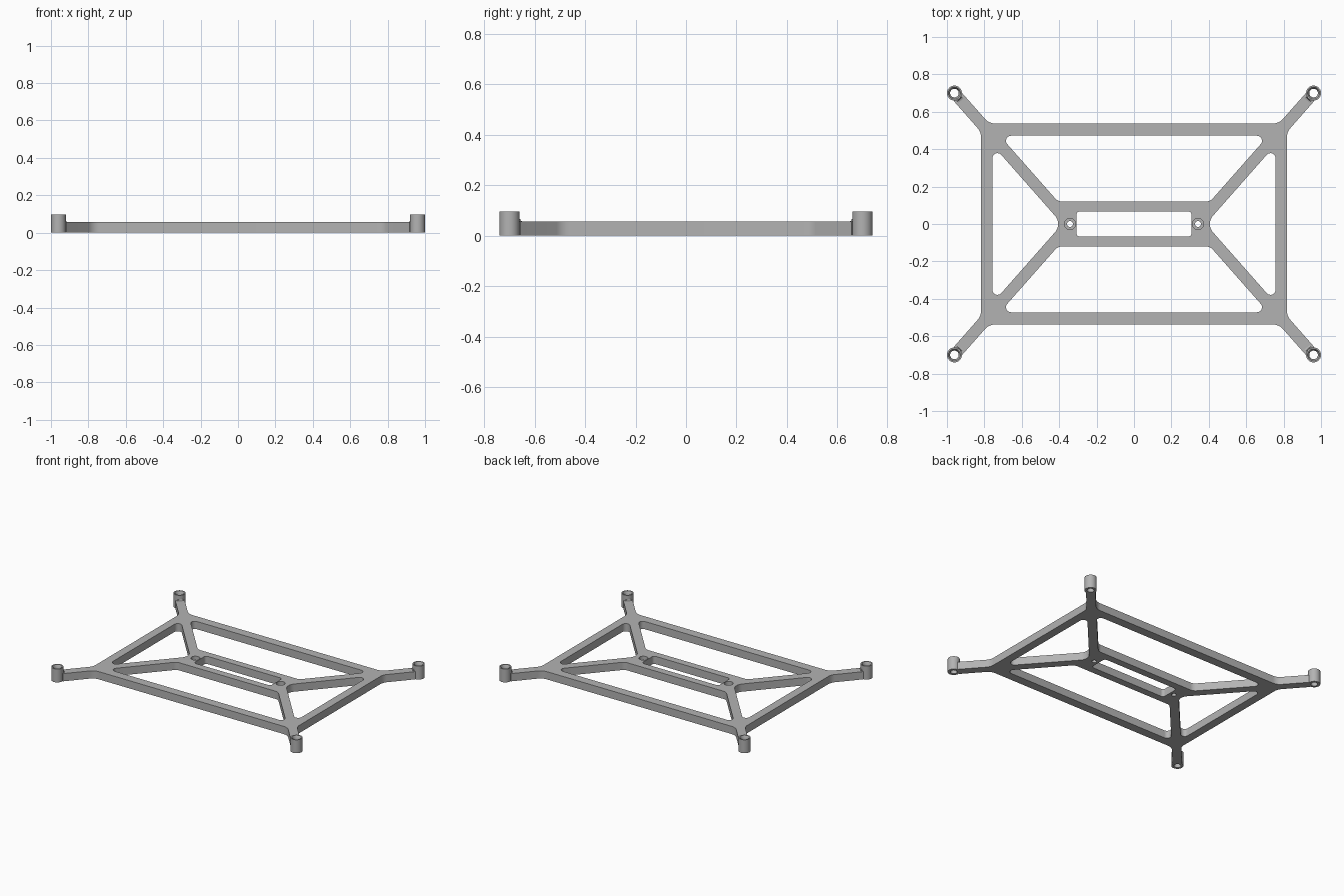
import bpy, bmesh, math
from mathutils import Vector, Matrix

cube = bpy.data.objects.get("Cube")
if cube:
    bpy.data.objects.remove(cube)

grey = bpy.data.materials.new("plain grey")
grey.use_nodes = True
colour = (0.45, 0.45, 0.45, 1)
grey.diffuse_color = colour
grey.node_tree.nodes["Principled BSDF"].inputs["Base Color"].default_value = colour

THICK, BOSS_H = 0.056, 0.097
BOSS = Vector((0.96, 0.70))        # corner boss centre
SCREW_X = 0.342                    # centre screw hole
HALF_W = 0.031                     # half width of the diagonal bars
OUT_X, OUT_Y = 0.818, 0.537        # outer frame
IN_X, IN_Y = 0.757, 0.472          # inner edges of the frame
MID_Y = 0.12                       # outer edge of the middle bars
QUADRANTS = [(1, 1), (-1, 1), (-1, -1), (1, -1)]

axis = (BOSS - Vector((SCREW_X, 0))).normalized()
side = Vector((axis.y, -axis.x))
slope = axis.y / axis.x
lift = HALF_W / axis.x


def diag_x(y, s):
    """x on the upper (s=1) or lower (s=-1) edge of a diagonal bar"""
    return SCREW_X + (y - s * lift) / slope


def diag_y(x, s):
    return (x - SCREW_X) * slope + s * lift


def rounded(corners, steps=8):
    """Polygon of (x, y, radius) corners with filleted vertices"""
    out = []
    for i, (x, y, r) in enumerate(corners):
        p = Vector((x, y))
        if r == 0:
            out.append(p)
            continue
        a = (Vector(corners[i - 1][:2]) - p).normalized()
        b = (Vector(corners[(i + 1) % len(corners)][:2]) - p).normalized()
        half = a.angle(b) / 2
        centre = p + (a + b).normalized() * r / math.sin(half)
        start = p + a * r / math.tan(half) - centre
        turn = start.angle_signed(p + b * r / math.tan(half) - centre)
        for k in range(steps + 1):
            out.append(centre + Matrix.Rotation(-turn * k / steps, 2) @ start)
    return out


def circle(x, y, r, n=32):
    return [Vector((x + r * math.cos(t * math.tau / n),
                    y + r * math.sin(t * math.tau / n))) for t in range(n)]


def finish(name, bm):
    bmesh.ops.remove_doubles(bm, verts=bm.verts, dist=0.00005)
    bmesh.ops.recalc_face_normals(bm, faces=bm.faces)
    mesh = bpy.data.meshes.new(name)
    bm.to_mesh(mesh)
    bm.free()
    mesh.materials.clear()
    mesh.materials.append(grey)
    obj = bpy.data.objects.new(name, mesh)
    bpy.context.collection.objects.link(obj)
    bpy.ops.object.select_all(action='DESELECT')
    obj.select_set(True)
    bpy.context.view_layer.objects.active = obj
    bpy.ops.object.shade_smooth_by_angle(angle=math.radians(30))
    return obj


def plate(name, loops, height):
    """Flat plate; the first loop is the outline, the rest are openings"""
    curve = bpy.data.curves.new(name + "_outline", 'CURVE')
    curve.dimensions = '2D'
    curve.fill_mode = 'BOTH'
    curve.extrude = height / 2
    for loop in loops:
        spline = curve.splines.new('POLY')
        spline.points.add(len(loop) - 1)
        for pt, v in zip(spline.points, loop):
            pt.co = (v.x, v.y, 0, 1)
        spline.use_cyclic_u = True
    temp = bpy.data.objects.new(name + "_outline", curve)
    bpy.context.collection.objects.link(temp)
    bpy.context.view_layer.update()
    mesh = temp.evaluated_get(bpy.context.evaluated_depsgraph_get()).to_mesh()
    bm = bmesh.new()
    bm.from_mesh(mesh)
    bpy.data.objects.remove(temp)
    bmesh.ops.translate(bm, verts=bm.verts, vec=(0, 0, height / 2))
    return finish(name, bm)


def lathe(name, profile, x, y, n=40):
    """Closed (radius, z) profile turned about a vertical axis"""
    bm = bmesh.new()
    rings = [[bm.verts.new((x + r * math.cos(t * math.tau / n),
                            y + r * math.sin(t * math.tau / n), z))
              for t in range(n)] for r, z in profile]
    for i, ring in enumerate(rings):
        prev = rings[i - 1]
        for t in range(n):
            u = (t + 1) % n
            bm.faces.new((prev[t], prev[u], ring[u], ring[t]))
    return finish(name, bm)


# Frame outline with the four corner arms
arm_end = BOSS - axis * 0.03
low, high = arm_end + side * HALF_W, arm_end - side * HALF_W
corner = [(OUT_X, diag_y(OUT_X, -1), 0.075), (low.x, low.y, 0),
          (high.x, high.y, 0), (diag_x(OUT_Y, 1), OUT_Y, 0.075)]
outline = []
for sx, sy in QUADRANTS:
    pts = [(sx * x, sy * y, r) for x, y, r in corner]
    outline += pts if sx * sy > 0 else pts[::-1]
loops = [rounded(outline)]

# Openings between the bars
for s in (1, -1):
    long_top, long_low = diag_x(IN_Y, 1), diag_x(MID_Y, 1)
    loops.append(rounded([(-long_top, s * IN_Y, 0.027), (long_top, s * IN_Y, 0.027),
                          (long_low, s * MID_Y, 0.05), (-long_low, s * MID_Y, 0.05)]))
    end_y = diag_y(IN_X, -1)
    loops.append(rounded([(s * IN_X, end_y, 0.027), (s * IN_X, -end_y, 0.027),
                          (s * diag_x(0, -1), 0, 0.065)]))
    loops.append(circle(s * SCREW_X, 0, 0.03))
loops.append(rounded([(0.308, 0.068, 0.02), (-0.308, 0.068, 0.02),
                      (-0.308, -0.068, 0.02), (0.308, -0.068, 0.02)]))
plate("frame", loops, THICK)

# Seats of the two centre screw holes
for s, label in ((1, "left"), (-1, "right")):
    lathe(label + "_screw_seat",
          [(0.016, 0), (0.03, 0), (0.03, 0.03), (0.016, 0.03)], s * SCREW_X, 0)

# Corner bosses and the small fillets joining them to the arms
fillet = [(0.031, 0.05), (0.031, 0.066), (0.041, 0.066), (0.044, 0.059),
          (0.053, THICK), (0.053, 0.05)]
for sx, sy in QUADRANTS:
    label = ("back_" if sy > 0 else "front_") + ("left" if sx > 0 else "right")
    lathe(label + "_boss",
          [(0.023, 0), (0.04, 0), (0.04, BOSS_H), (0.032, BOSS_H), (0.023, 0.078)],
          sx * BOSS.x, sy * BOSS.y)
    bm = bmesh.new()
    ends = []
    for w in (-0.018, 0.018):
        ring = []
        for d, z in fillet:
            p = BOSS - axis * d + side * w
            ring.append(bm.verts.new((sx * p.x, sy * p.y, z)))
        bm.faces.new(ring)
        ends.append(ring)
    for i in range(len(fillet)):
        bm.faces.new((ends[0][i - 1], ends[0][i], ends[1][i], ends[1][i - 1]))
    finish(label + "_boss_fillet", bm)
